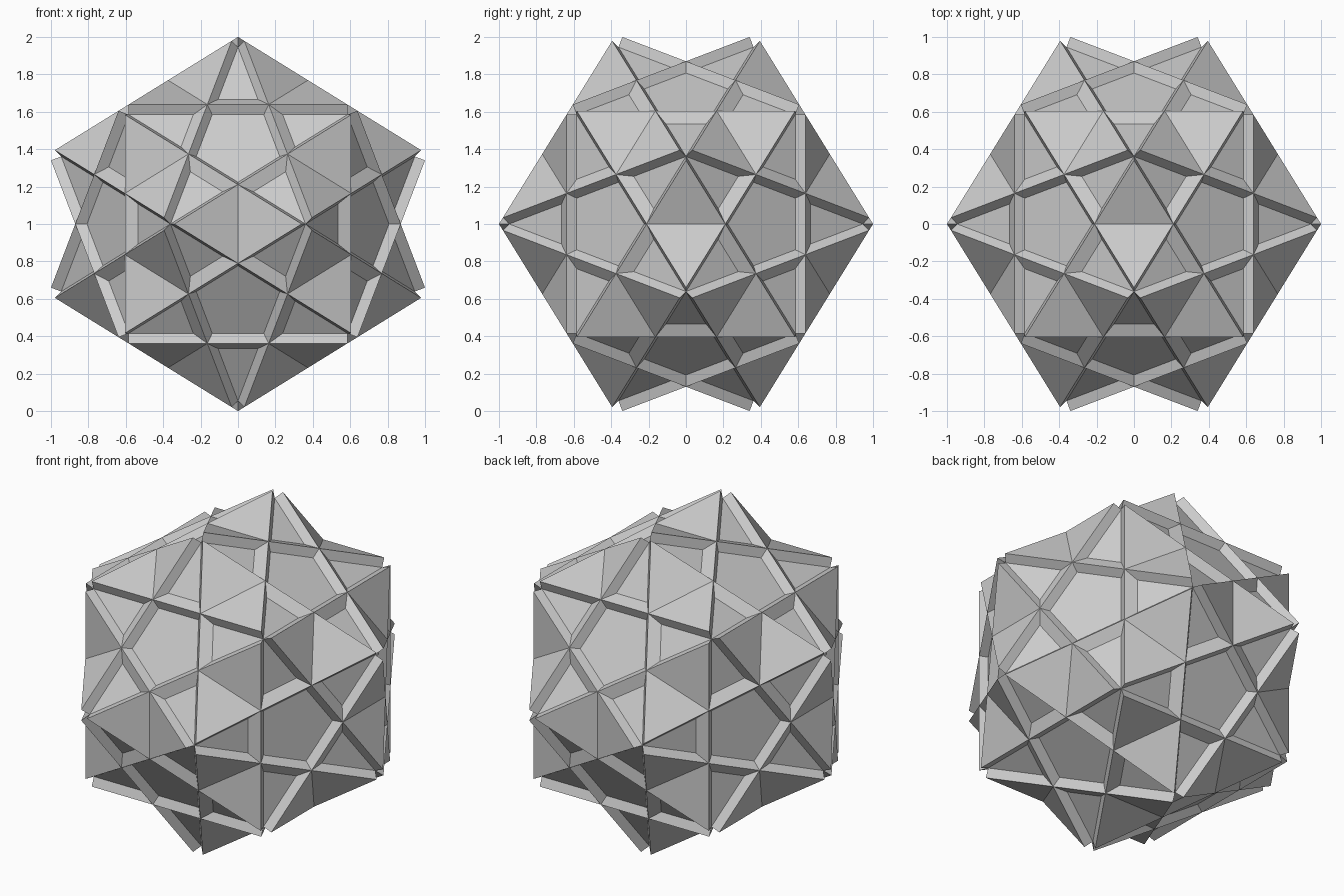
import bpy, bmesh, math
from mathutils import Vector

if "Cube" in bpy.data.objects:
    bpy.data.objects.remove(bpy.data.objects["Cube"])

PHI = (1 + math.sqrt(5)) / 2
A, B = 1 / PHI ** 2, 1 / PHI
S = 0.9454          # scale of the base polyhedron
T = 0.0584          # plate thickness
LIFT = Vector((0, 0, 1))
SIGNS = (-1, 1)


def cyclic(a, b):
    """All sign choices and cyclic shifts of (0, a, b)."""
    pts = []
    for i in SIGNS:
        for j in SIGNS:
            p = (0, a * i, b * j)
            pts += [Vector((p[k % 3], p[(k + 1) % 3], p[(k + 2) % 3])) for k in range(3)]
    return pts


def ring(points, axis):
    """Sort points counter-clockwise round an axis."""
    u = axis.orthogonal().normalized()
    w = axis.cross(u)
    return sorted(points, key=lambda p: math.atan2(p.dot(w), p.dot(u)))


def plate(bm, outline, offset):
    """Flat plate between an outline and its offset copy."""
    low = [bm.verts.new(p + LIFT) for p in outline]
    high = [bm.verts.new(p + offset + LIFT) for p in outline]
    bm.faces.new(low[::-1])
    bm.faces.new(high)
    n = len(low)
    for i in range(n):
        j = (i + 1) % n
        bm.faces.new((low[i], low[j], high[j], high[i]))


def finish(bm, name):
    bmesh.ops.recalc_face_normals(bm, faces=bm.faces)
    mesh = bpy.data.meshes.new(name)
    bm.to_mesh(mesh)
    bm.free()
    bpy.context.collection.objects.link(bpy.data.objects.new(name, mesh))


corners = cyclic(A, 1) + [Vector((x, y, z)) * B for x in SIGNS for y in SIGNS for z in SIGNS]

# Twenty triangular plates, each spanning the three neighbours of a corner
bm = bmesh.new()
for c in corners:
    axis = c.normalized()
    near = sorted(corners, key=lambda p: (p - c).length)[1:4]
    plate(bm, ring([p * S for p in near], axis), axis * T)
finish(bm, "triangle_plates")

# Twelve five-pointed star plates, sunk between the triangles
bm = bmesh.new()
for f in cyclic(1, B):
    axis = f.normalized()
    tips = ring([p * S for p in sorted(corners, key=lambda p: -p.dot(axis))[:5]], axis)
    mid = sum(tips, Vector()) / 5
    outline = []
    for i in range(5):
        outline += [tips[i], mid - (tips[(i + 3) % 5] - mid) * A]
    plate(bm, outline, -axis * T)
finish(bm, "star_plates")
